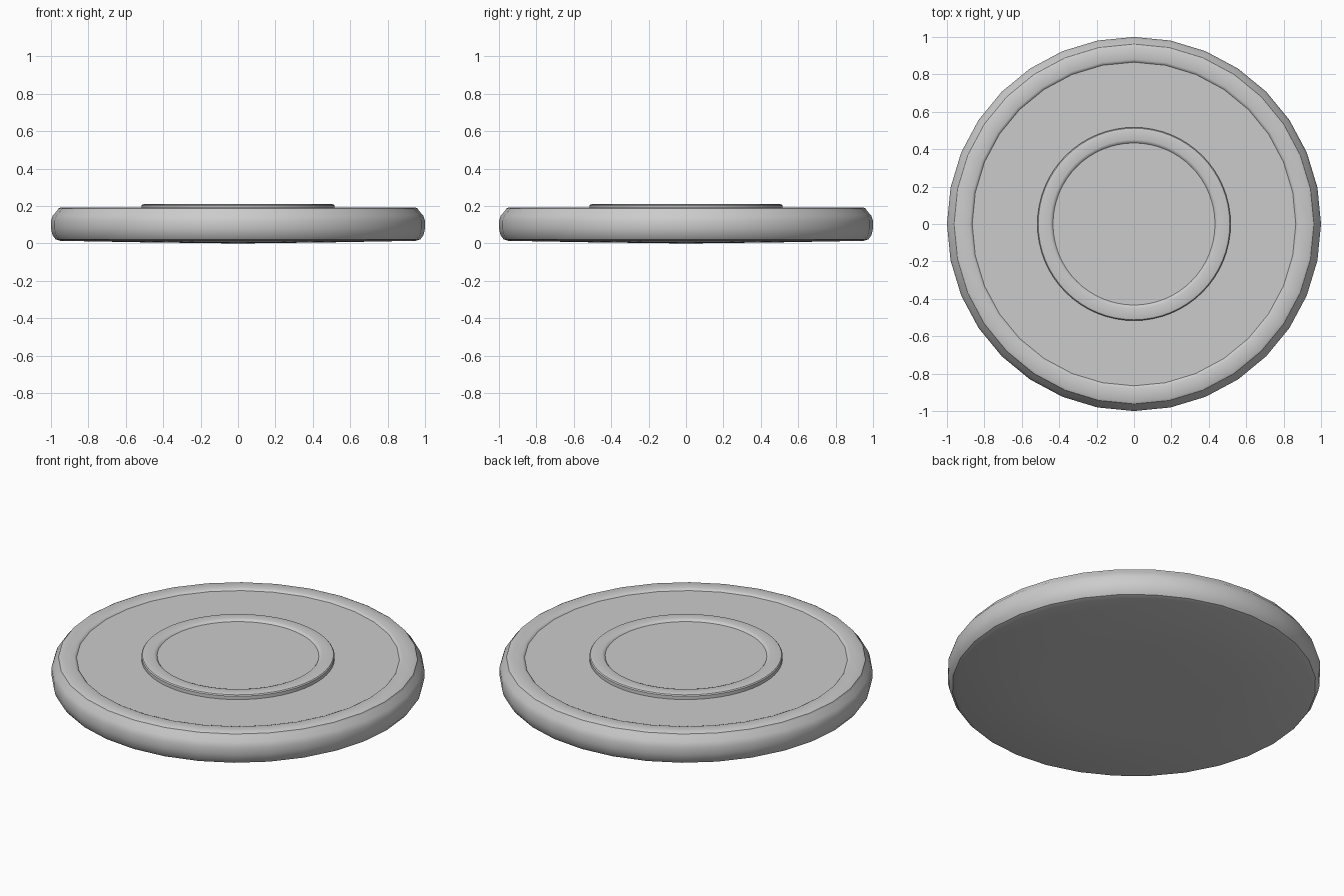
import bpy, bmesh, math

if "Cube" in bpy.data.objects:
    bpy.data.objects.remove(bpy.data.objects["Cube"])


def lathe(name, profile, sides, angle=35):
    """Revolve (radius, z) points around z; zero-radius ends become poles."""
    bm = bmesh.new()
    rings = []
    for r, z in profile:
        n = 1 if r == 0 else sides
        rings.append([bm.verts.new((r * math.cos(2 * math.pi * i / sides),
                                    r * math.sin(2 * math.pi * i / sides), z))
                      for i in range(n)])
    for a, b in zip(rings, rings[1:]):
        for i in range(sides):
            j = (i + 1) % sides
            quad = [a[i % len(a)], a[j % len(a)], b[j % len(b)], b[i % len(b)]]
            bm.faces.new(list(dict.fromkeys(quad)))
    bmesh.ops.recalc_face_normals(bm, faces=bm.faces)
    mesh = bpy.data.meshes.new(name)
    bm.to_mesh(mesh)
    bm.free()
    obj = bpy.data.objects.new(name, mesh)
    bpy.context.collection.objects.link(obj)
    bpy.ops.object.select_all(action='DESELECT')
    obj.select_set(True)
    bpy.context.view_layer.objects.active = obj
    bpy.ops.object.shade_smooth_by_angle(angle=math.radians(angle))
    return obj


# Disc body: gently domed base, rounded side, small raised rim, shallow recess
lathe("disc_body", [
    (0, 0.0), (0.50, 0.006), (0.95, 0.014), (0.975, 0.022), (0.992, 0.045),
    (1.0, 0.08), (1.0, 0.12), (0.99, 0.15), (0.967, 0.175), (0.962, 0.186),
    (0.95, 0.192), (0.88, 0.192), (0.87, 0.188), (0.865, 0.182), (0, 0.182)], 32)

# Centre plate: raised ring around a shallow dish
lathe("centre_plate", [
    (0, 0.17), (0.517, 0.17), (0.517, 0.202), (0.512, 0.208), (0.50, 0.211),
    (0.45, 0.211), (0.44, 0.208), (0.433, 0.2), (0, 0.2)], 64)
